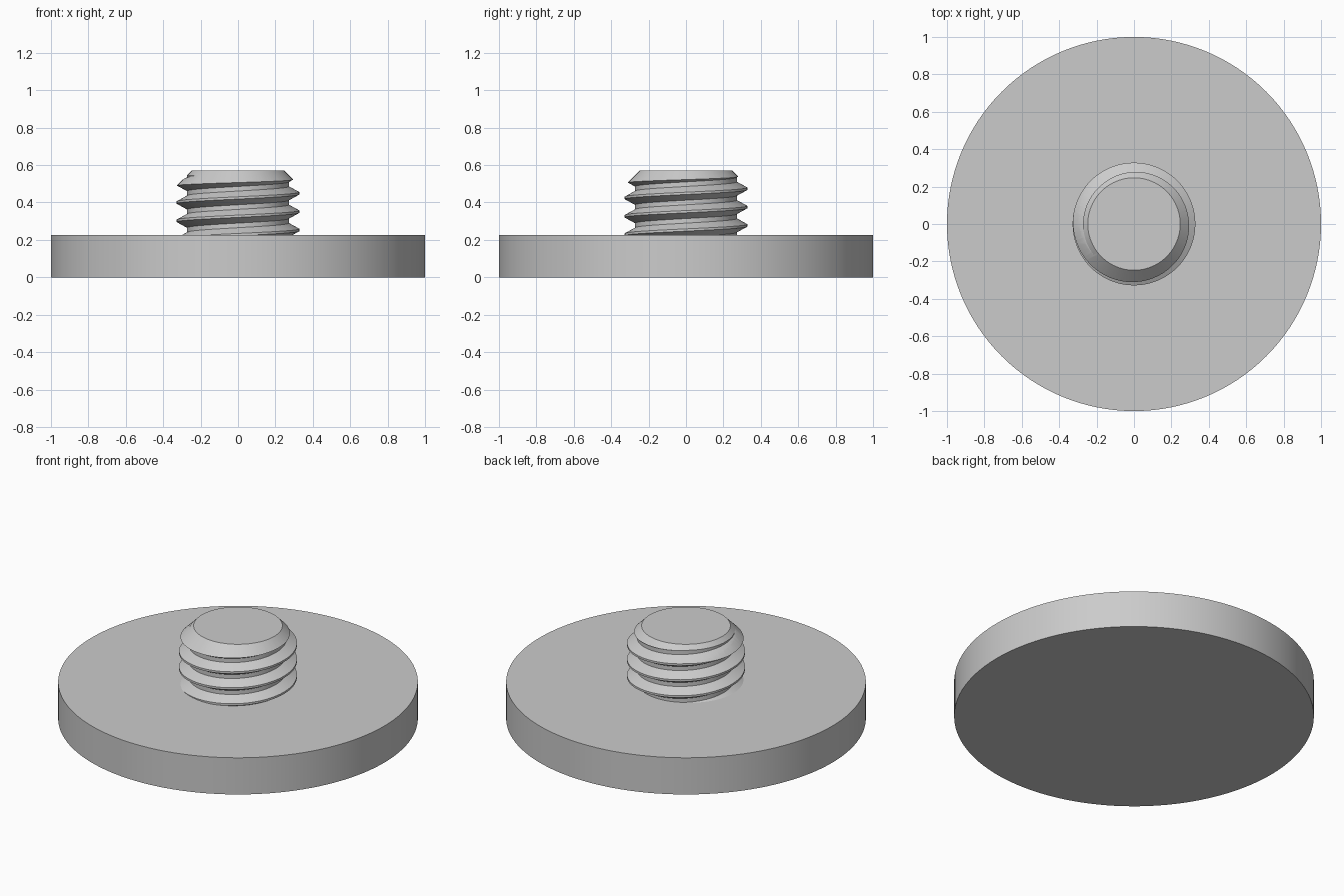
import bpy, bmesh, math

cube = bpy.data.objects.get("Cube")
if cube:
    bpy.data.objects.remove(cube, do_unlink=True)

steel = bpy.data.materials.new("grey_steel")
steel.use_nodes = True
steel.diffuse_color = (0.6, 0.6, 0.6, 1)
steel.node_tree.nodes["Principled BSDF"].inputs["Base Color"].default_value = (0.6, 0.6, 0.6, 1)


def make_object(name, bm):
    bmesh.ops.recalc_face_normals(bm, faces=bm.faces)
    mesh = bpy.data.meshes.new(name)
    bm.to_mesh(mesh)
    bm.free()
    mesh.materials.append(steel)
    obj = bpy.data.objects.new(name, mesh)
    bpy.context.collection.objects.link(obj)
    return obj


def turned(name, profile, segments):
    """Solid of revolution from (radius, height) points."""
    bm = bmesh.new()
    rings = []
    for r, z in profile:
        rings.append([bm.verts.new((r * math.cos(a), r * math.sin(a), z))
                      for a in (math.tau * i / segments for i in range(segments))])
    for low, high in zip(rings, rings[1:]):
        for i in range(segments):
            j = (i + 1) % segments
            bm.faces.new((low[i], low[j], high[j], high[i]))
    bm.faces.new(rings[0][::-1])
    bm.faces.new(rings[-1])
    return make_object(name, bm)


def threaded_rod(name, major, minor, pitch, crest_z, first_turn, turns, steps):
    """Closed right-hand thread; crest_z is a crest height at angle zero."""
    crest, root = pitch / 16, pitch * 3 / 8
    profile = [(minor, -root), (major, -crest), (major, crest), (minor, root)]
    bm = bmesh.new()
    columns = []
    for i in range(turns * steps + 1):
        a = math.tau * i / steps
        z = crest_z + pitch * (first_turn + i / steps)
        columns.append([bm.verts.new((r * math.cos(a), r * math.sin(a), z + dz))
                        for r, dz in profile])
    # Crest and flanks
    for a, b in zip(columns, columns[1:]):
        for k in range(3):
            bm.faces.new((a[k], b[k], b[k + 1], a[k + 1]))
    # Root band joining each turn to the next
    for i in range((turns - 1) * steps):
        bm.faces.new((columns[i][3], columns[i + 1][3],
                      columns[i + steps + 1][0], columns[i + steps][0]))
    # Close both ends with a fan to the axis
    bottom = bm.verts.new((0, 0, crest_z + pitch * (first_turn + 0.5)))
    top = bm.verts.new((0, 0, crest_z + pitch * (first_turn + turns - 0.5)))
    for edge in [e for e in bm.edges if e.is_boundary]:
        middle = sum(v.co.z for v in edge.verts) / 2
        near = bottom if middle < (bottom.co.z + top.co.z) / 2 else top
        bm.faces.new((*edge.verts, near))
    return make_object(name, bm)


def smooth(obj):
    bpy.ops.object.select_all(action='DESELECT')
    obj.select_set(True)
    bpy.context.view_layer.objects.active = obj
    bpy.ops.object.shade_smooth_by_angle(angle=math.radians(25))


# Round base plate
base = turned("base_disc", [(1, 0), (1, 0.225)], 128)
smooth(base)

# Threaded stud, trimmed to length with a chamfered tip
stud = threaded_rod("threaded_stud", 0.328, 0.272, 0.098, 0.449, -5, 9, 96)
envelope = turned("stud_trim", [(0.42, 0.2), (0.42, 0.397), (0.247, 0.57)], 96)
envelope.hide_render = True
trim = stud.modifiers.new("trim", 'BOOLEAN')
trim.operation = 'INTERSECT'
trim.solver = 'EXACT'
trim.object = envelope
bpy.context.view_layer.objects.active = stud
bpy.ops.object.modifier_apply(modifier=trim.name)
bpy.data.objects.remove(envelope, do_unlink=True)
smooth(stud)
